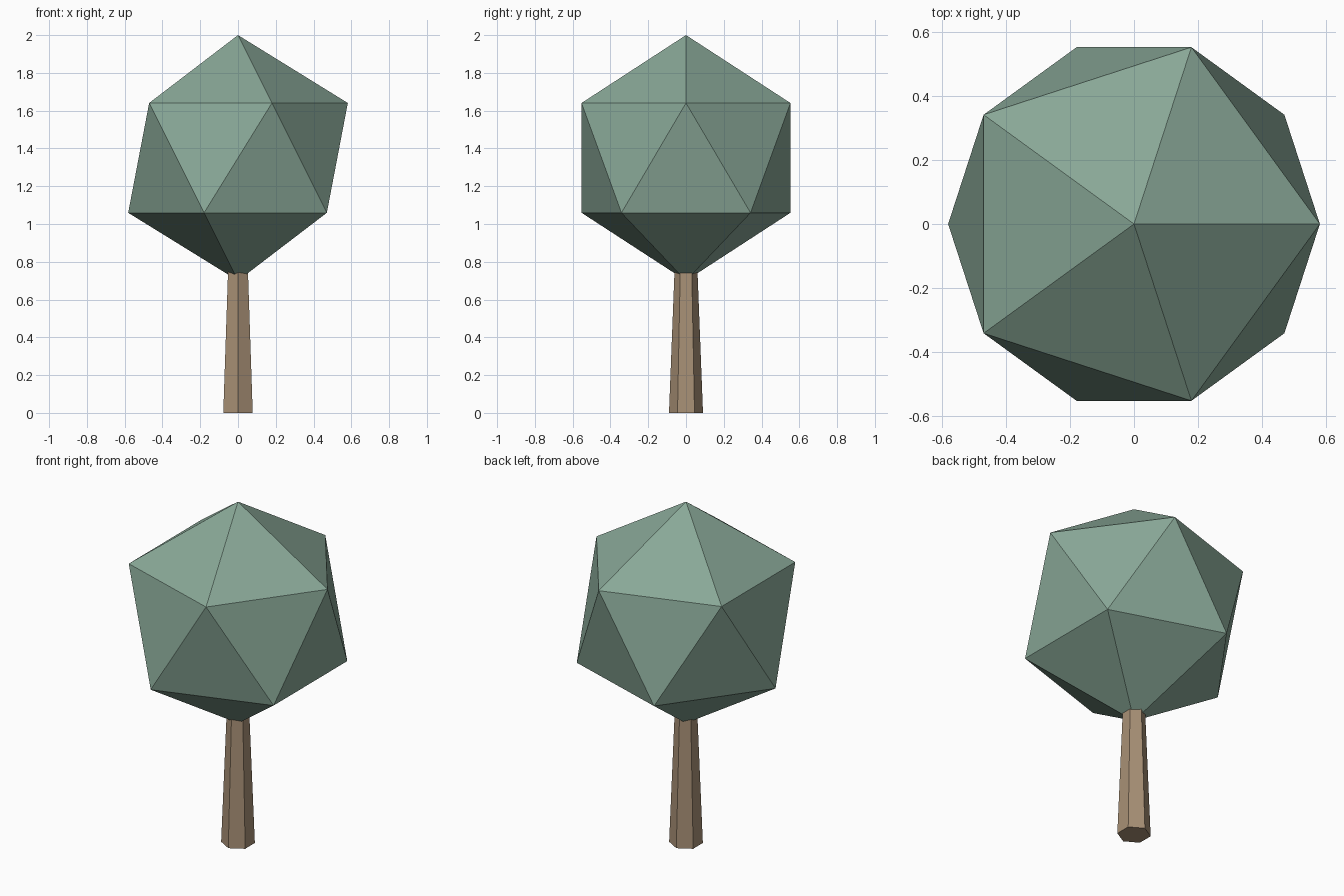
import bpy

cube = bpy.data.objects.get("Cube")
if cube:
    bpy.data.objects.remove(cube, do_unlink=True)


def make_material(name, rgb):
    mat = bpy.data.materials.new(name)
    mat.use_nodes = True
    color = (*rgb, 1.0)
    mat.diffuse_color = color
    mat.node_tree.nodes["Principled BSDF"].inputs["Base Color"].default_value = color
    return mat


def finish(name, mat):
    obj = bpy.context.object
    obj.name = name
    obj.data.name = name
    obj.data.materials.append(mat)
    bpy.ops.object.shade_flat()
    return obj


bark = make_material("bark brown", (0.39, 0.28, 0.18))
leaves = make_material("leaf green", (0.25, 0.39, 0.31))

# Tapered six-sided trunk, its top sunk into the crown
trunk_height = 0.9
bpy.ops.mesh.primitive_cone_add(vertices=6, radius1=0.09, radius2=0.055,
                                depth=trunk_height,
                                location=(0, 0, trunk_height / 2))
finish("trunk", bark)

# Faceted crown of twenty triangles
crown_radius = 0.65
bpy.ops.mesh.primitive_ico_sphere_add(subdivisions=1, radius=crown_radius,
                                      location=(0, 0, 2 - crown_radius))
finish("crown", leaves)
